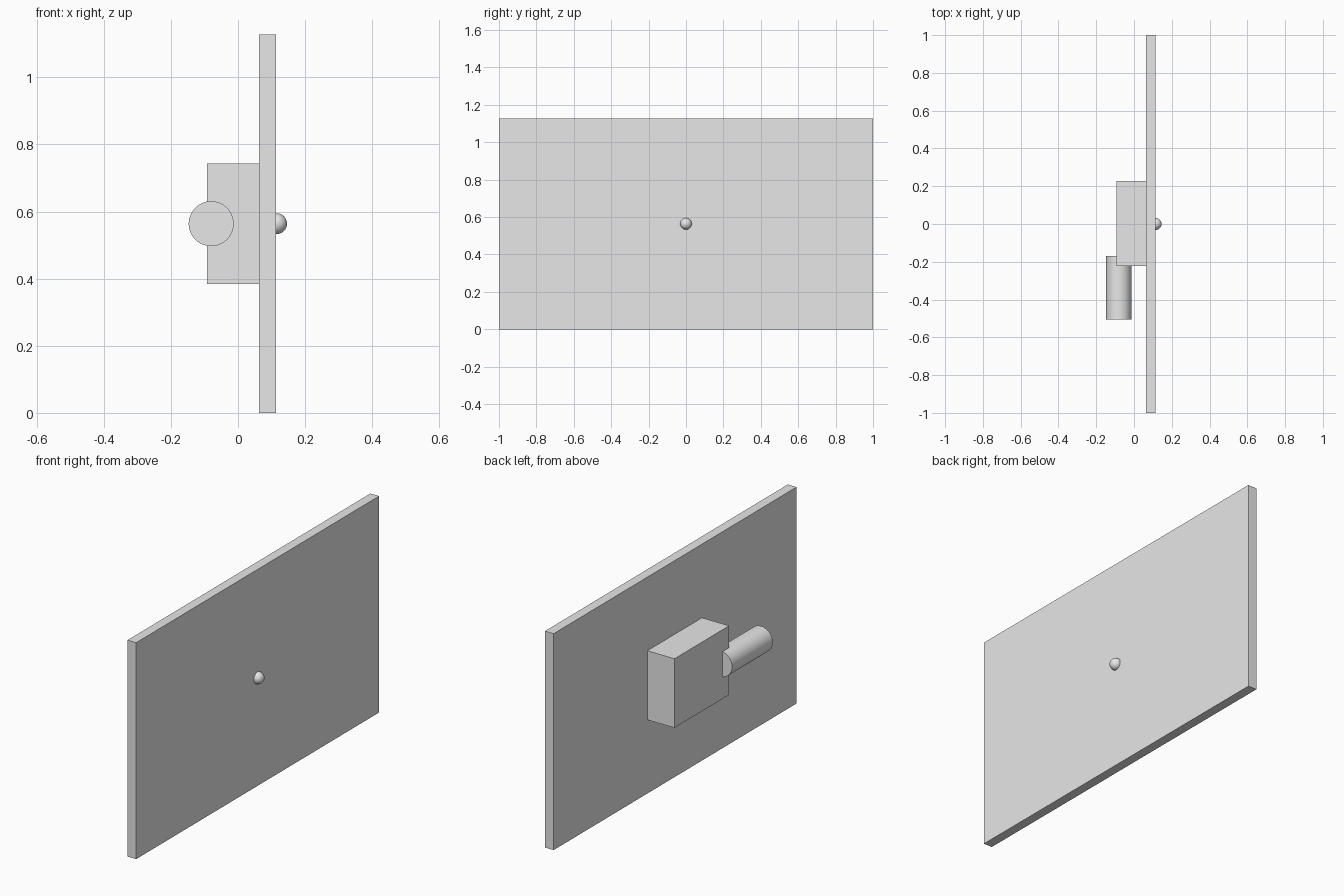
import bpy
import math

cube = bpy.data.objects.get("Cube")
if cube:
    bpy.data.objects.remove(cube, do_unlink=True)

GREY = (0.8, 0.8, 0.8, 1.0)
grey = bpy.data.materials.new("light_grey")
grey.use_nodes = True
grey.diffuse_color = GREY
grey.node_tree.nodes["Principled BSDF"].inputs["Base Color"].default_value = GREY

MID_Z = 0.564  # shared height of the centred parts


def finish(name, smooth=False):
    obj = bpy.context.object
    obj.name = name
    obj.data.materials.append(grey)
    if smooth:
        bpy.ops.object.shade_smooth_by_angle(angle=math.radians(35))
    return obj


def box(name, centre, size):
    bpy.ops.mesh.primitive_cube_add(size=1, location=centre)
    bpy.context.object.scale = size
    bpy.ops.object.transform_apply(location=False, rotation=False, scale=True)
    return finish(name)


# Upright flat panel
box("panel", (0.088, 0, MID_Z), (0.05, 2, 2 * MID_Z))

# Housing on the rear of the panel
box("housing", (-0.015, 0.003, MID_Z), (0.156, 0.45, 0.36))

# Round barrel sunk into the housing corner
bpy.ops.mesh.primitive_cylinder_add(
    vertices=64, radius=0.067, depth=0.335,
    location=(-0.08, -0.337, MID_Z), rotation=(math.pi / 2, 0, 0))
finish("barrel", smooth=True)

# Small ball half sunk into the panel face
bpy.ops.mesh.primitive_uv_sphere_add(
    segments=32, ring_count=16, radius=0.031, location=(0.115, 0, MID_Z))
finish("knob", smooth=True)
